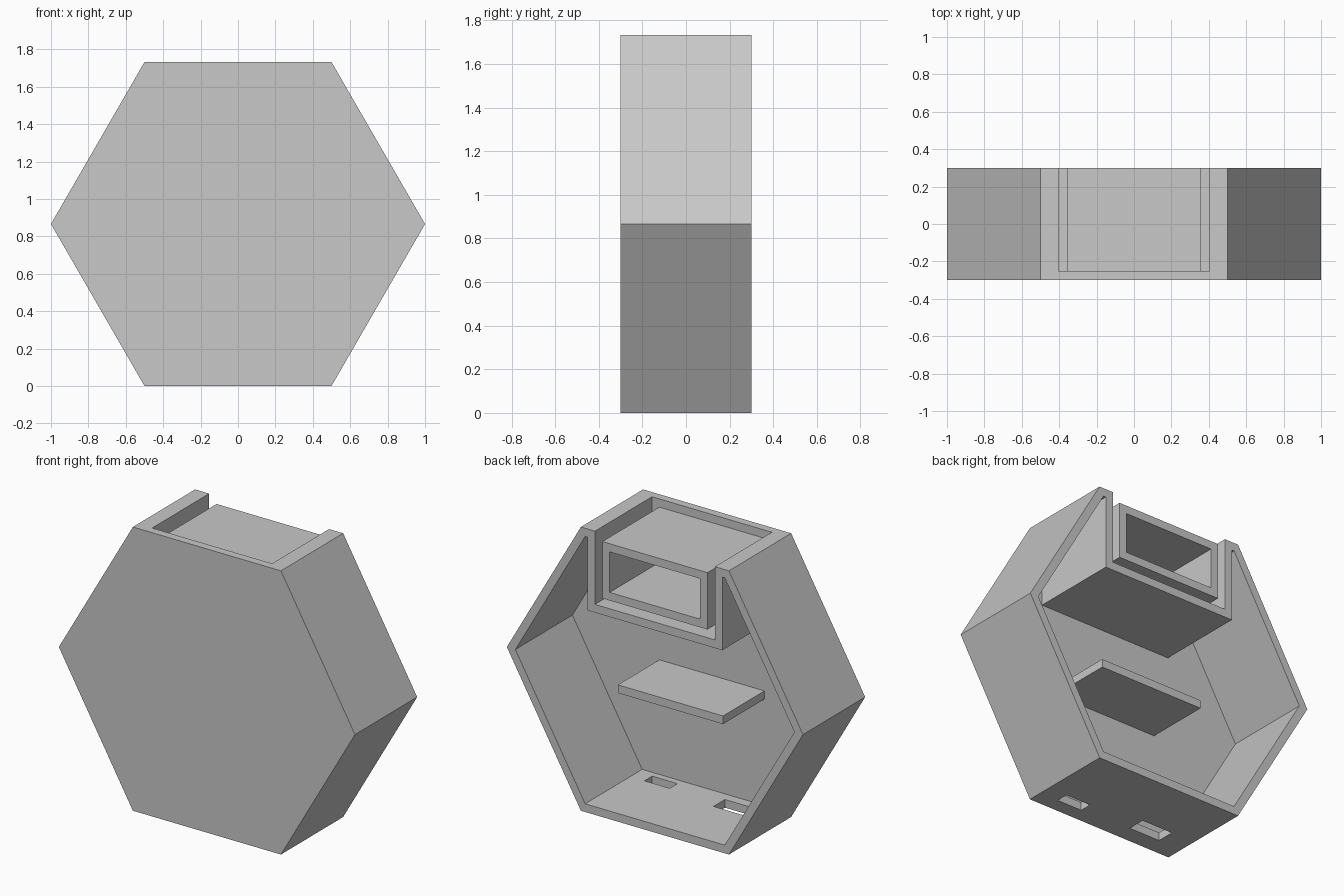
import bpy
import bmesh
import math

cube = bpy.data.objects.get("Cube")
if cube:
    bpy.data.objects.remove(cube, do_unlink=True)

T = 0.05                        # wall thickness
APOTHEM = math.sqrt(3) / 2      # the hexagon has sides of length 1
H = 2 * APOTHEM
FRONT, BACK = -0.3, 0.3
INNER = FRONT + T               # inside of the front plate
OPEN = BACK + 0.2               # cutters run past the open back

grey = bpy.data.materials.new("plain_grey")
grey.use_nodes = True
grey.diffuse_color = (0.58, 0.58, 0.58, 1)
grey.node_tree.nodes["Principled BSDF"].inputs["Base Color"].default_value = grey.diffuse_color


def prism(name, profile, y0, y1):
    """Extrude an x-z outline from y0 to y1."""
    bm = bmesh.new()
    face = bm.faces.new([bm.verts.new((x, y0, z)) for x, z in profile])
    ext = bmesh.ops.extrude_face_region(bm, geom=[face])
    moved = [v for v in ext["geom"] if isinstance(v, bmesh.types.BMVert)]
    bmesh.ops.translate(bm, vec=(0, y1 - y0, 0), verts=moved)
    bmesh.ops.recalc_face_normals(bm, faces=bm.faces)
    mesh = bpy.data.meshes.new(name)
    bm.to_mesh(mesh)
    bm.free()
    mesh.materials.append(grey)
    obj = bpy.data.objects.new(name, mesh)
    bpy.context.collection.objects.link(obj)
    return obj


def block(name, x0, x1, y0, y1, z0, z1):
    return prism(name, [(x0, z0), (x1, z0), (x1, z1), (x0, z1)], y0, y1)


def cut(target, cutter):
    """Subtract the cutter from the target and discard the cutter."""
    cutter.hide_render = True
    mod = target.modifiers.new("cut", 'BOOLEAN')
    mod.operation = 'DIFFERENCE'
    mod.solver = 'EXACT'
    mod.object = cutter
    bpy.context.view_layer.objects.active = target
    bpy.ops.object.modifier_apply(modifier=mod.name)
    bpy.data.objects.remove(cutter, do_unlink=True)


def mirrored(right_half):
    """Close an outline from its +x half, listed bottom to top."""
    return right_half + [(-x, z) for x, z in reversed(right_half)]


# Half widths of the nested top compartment
tube = 0.355
pocket = tube + T
housing = pocket + T
box_top = H - T
box_bottom = 1.335
pocket_floor = box_bottom - T

# Hexagonal case, hollowed from the back around the compartment housing
case = prism("hexagonal_case", mirrored([(0.5, 0), (1, APOTHEM), (0.5, H)]), FRONT, BACK)
inset = T / math.sqrt(3)
cavity = mirrored([
    (0.5 - inset, T), (1 - 2 * inset, APOTHEM), (0.5 - inset, H - T),
    (housing, H - T), (housing, pocket_floor - T)])
cut(case, prism("cavity_cutter", cavity, INNER, OPEN))

# Pocket open to the top and back
cut(case, block("pocket_cutter", -pocket, pocket, INNER, OPEN, pocket_floor, H + 0.2))

# Two slots through the bottom wall
for x0, x1, y0, y1 in [(0.205, 0.375, -0.21, -0.135), (-0.34, -0.13, -0.19, -0.08)]:
    cut(case, block("slot_cutter", x0, x1, y0, y1, -0.1, 2 * T))

# Rectangular tube standing clear of the pocket walls
sleeve = block("inner_sleeve", -tube, tube, INNER - T / 2, BACK, box_bottom, box_top)
cut(sleeve, block("sleeve_cutter", T - tube, tube - T, FRONT - T, OPEN,
                  box_bottom + T, box_top - T))

# Shelf on the front plate
block("shelf", -tube, tube, INNER - T / 2, 0.15, 0.70, 0.75)
